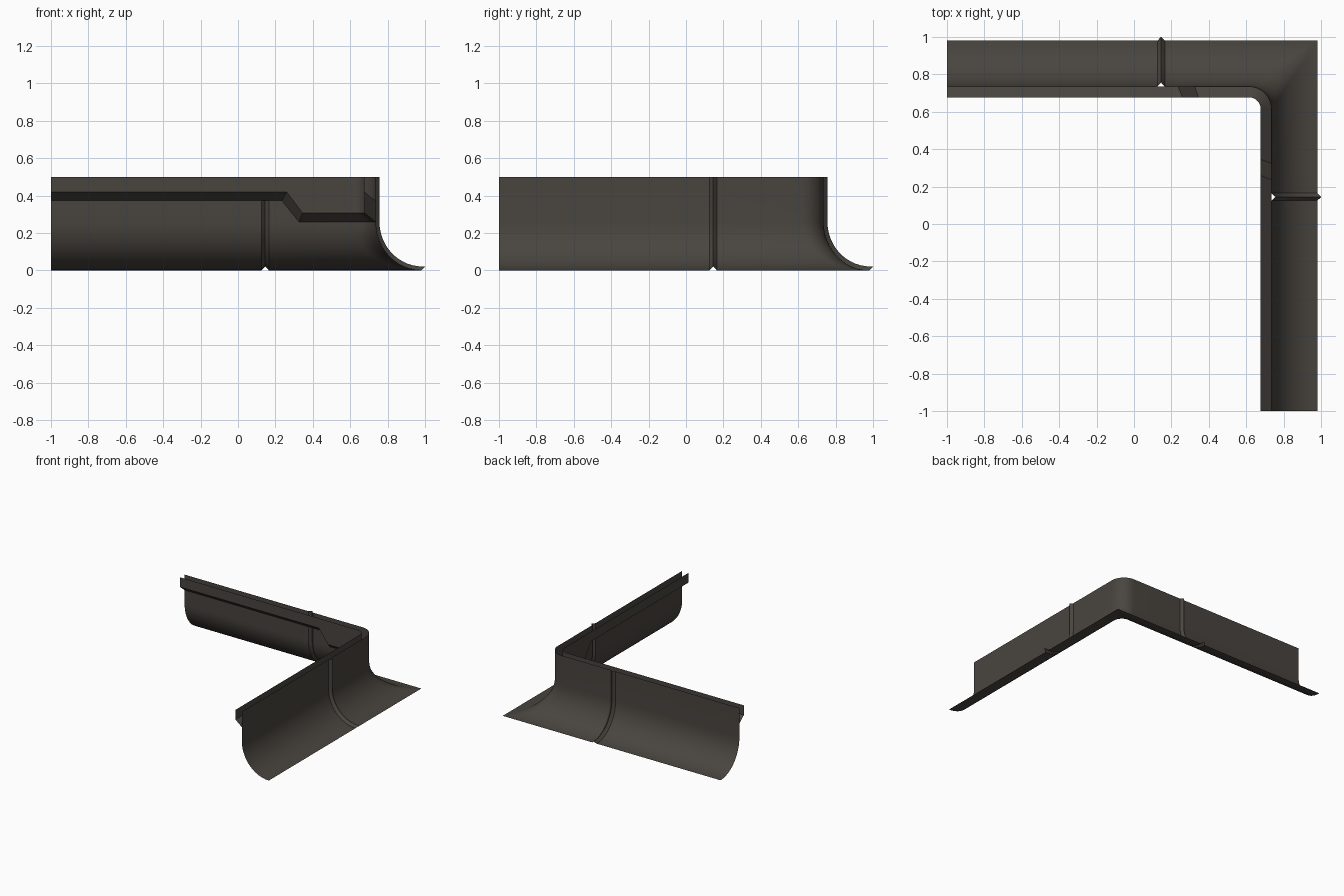
import bpy, math

if "Cube" in bpy.data.objects:
    bpy.data.objects.remove(bpy.data.objects["Cube"])

mat = bpy.data.materials.new("dark_brown_metal")
mat.diffuse_color = (0.066, 0.058, 0.049, 1)
mat.use_nodes = True
mat.node_tree.nodes["Principled BSDF"].inputs["Base Color"].default_value = mat.diffuse_color

WALL, EDGE, TOP = 0.735, 0.98, 0.5
RIB = (0.125, 0.145, 0.165)
ARC = 10


def corner(d, r):
    """Rounded corner points at distance d with radius r, from the x arm to the y arm."""
    c = d - r
    return [(c + r * math.sin(a), c + r * math.cos(a))
            for a in (math.pi / 2 * i / ARC for i in range(ARC + 1))]


def l_row(straight, d, r):
    """Row of points along both arms; straight = [(along, offset, z)], corner takes the last z."""
    z = straight[-1][2]
    first = [(x, d + o, h) for x, o, h in straight]
    second = [(y, x, h) for x, y, h in reversed(first)]
    return first + [(x, y, z) for x, y in corner(d, r)] + second


def sheet(name, rows):
    """Skin a grid of point rows into one open sheet."""
    n = len(rows[0])
    verts = [p for row in rows for p in row]
    faces = [(i * n + j, i * n + j + 1, (i + 1) * n + j + 1, (i + 1) * n + j)
             for i in range(len(rows) - 1) for j in range(n - 1)]
    me = bpy.data.meshes.new(name)
    me.from_pydata(verts, [], faces)
    ob = bpy.data.objects.new(name, me)
    bpy.context.collection.objects.link(ob)
    me.materials.append(mat)
    bpy.context.view_layer.objects.active = ob
    ob.select_set(True)
    # merge points that collapse at the sharp outer corner
    bpy.ops.object.mode_set(mode='EDIT')
    bpy.ops.mesh.select_all(action='SELECT')
    bpy.ops.mesh.remove_doubles(threshold=0.0005)
    bpy.ops.object.mode_set(mode='OBJECT')
    bpy.ops.object.shade_smooth_by_angle(angle=math.radians(30))
    ob.select_set(False)
    return ob


# flared wall with a pressed rib on each arm
profile = [(WALL, TOP, 0.0)]
for i in range(13):
    a = math.pi / 2 * i / 12
    profile.append((EDGE - (EDGE - WALL) * math.cos(a), 0.26 * (1 - math.sin(a)), i / 12))
rows = []
for d, z, s in profile:
    straight = [(-1, 0, z), (RIB[0], 0, z), (RIB[1], 0.021, z + 0.021 * s), (RIB[2], 0, z)]
    rows.append(l_row(straight, d, 0.12 * (EDGE - d) / (EDGE - WALL)))
sheet("flared_wall", rows)

# inner lip: upright band with a sloping underside, stepping lower near the corner
FACE = 0.677
r_face = 0.12 - (WALL - FACE)
steps = [
    (FACE, r_face, [(-1, 0, TOP), (0.26, 0, TOP), (0.345, 0, TOP)]),
    (FACE, r_face, [(-1, 0, 0.42), (0.26, 0, 0.42), (0.345, 0, 0.307)]),
    (WALL, 0.12, [(-1, 0, 0.373), (0.235, 0, 0.373), (0.325, 0, 0.26)]),
]
lip = sheet("inner_lip", [l_row(st, d, r) for d, r, st in steps])
lip.data.flip_normals()
wall = bpy.data.objects["flared_wall"]

# keep wall facing outward and lip facing inward
if wall.data.polygons[0].normal.y < 0:
    wall.data.flip_normals()
if lip.data.polygons[0].normal.y > 0:
    lip.data.flip_normals()
